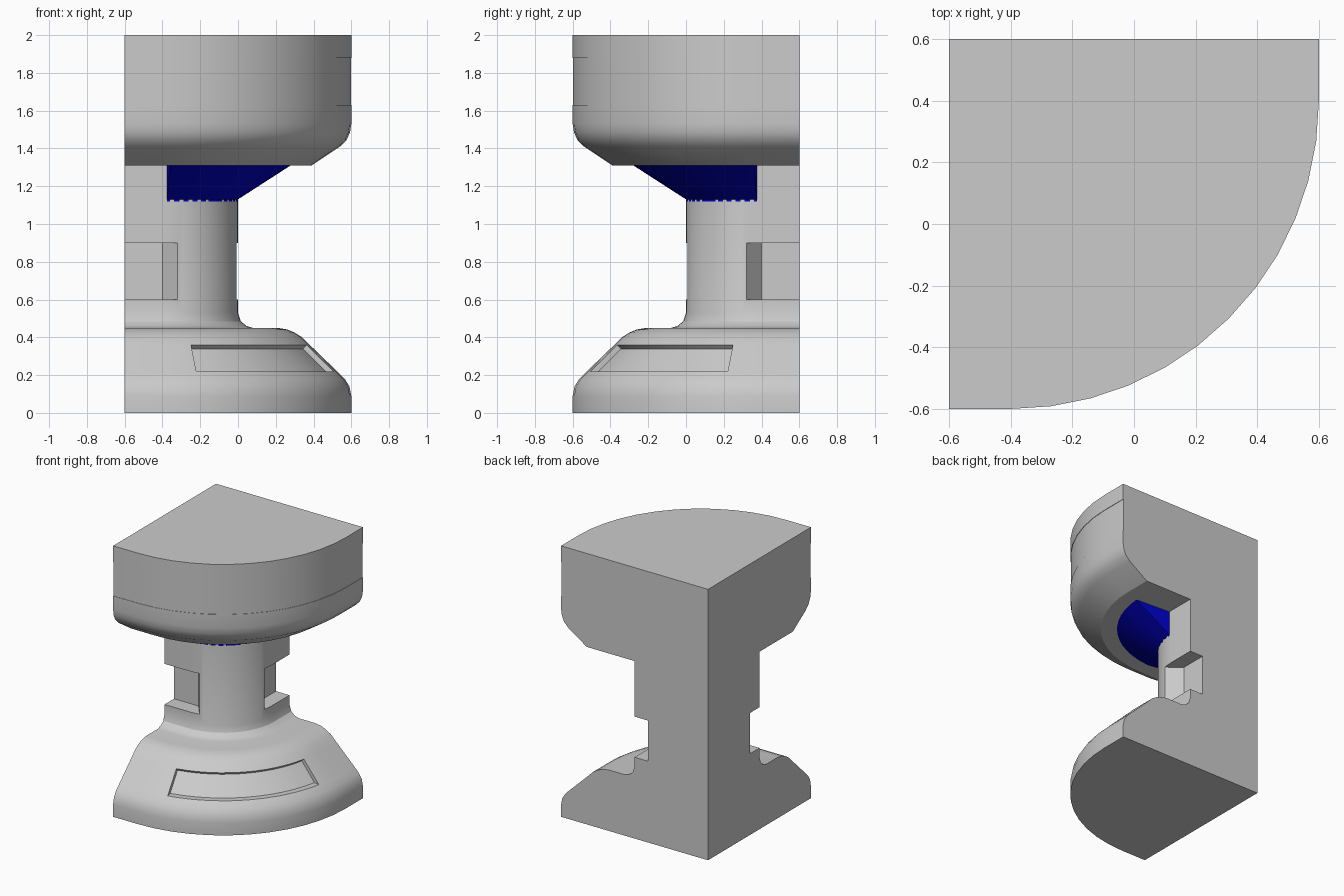
import bpy, bmesh
from math import cos, sin, radians

if "Cube" in bpy.data.objects:
    bpy.data.objects.remove(bpy.data.objects["Cube"])

CORNER = 0.2   # every outline is a quarter with a short straight run at each end
STEPS = 12


def place(u, v, z):
    return (u - 0.6, 0.6 - v, z)


def make_object(name, bm):
    bmesh.ops.recalc_face_normals(bm, faces=bm.faces[:])
    mesh = bpy.data.meshes.new(name)
    bm.to_mesh(mesh)
    bm.free()
    ob = bpy.data.objects.new(name, mesh)
    bpy.context.collection.objects.link(ob)
    return ob


def outline(r):
    pts = [(0, 0), (r, 0)]
    for i in range(STEPS + 1):
        a = radians(90 * i / STEPS)
        pts.append((CORNER + (r - CORNER) * cos(a), CORNER + (r - CORNER) * sin(a)))
    return pts + [(0, r)]


def loft(name, profile):
    bm = bmesh.new()
    rings = [[bm.verts.new(place(u, v, z)) for u, v in outline(r)] for r, z in profile]
    n = len(rings[0])
    for a, b in zip(rings, rings[1:]):
        for i in range(n):
            j = (i + 1) % n
            bm.faces.new((a[i], a[j], b[j], b[i]))
    bm.faces.new(rings[0])
    bm.faces.new(rings[-1])
    bmesh.ops.remove_doubles(bm, verts=bm.verts[:], dist=1e-5)
    return make_object(name, bm)


def arc_sweep(name, section, start, end):
    bm = bmesh.new()
    rings = []
    for i in range(STEPS + 1):
        a = radians(start + (end - start) * i / STEPS)
        rings.append([bm.verts.new(place(CORNER + (r - CORNER) * cos(a),
                                         CORNER + (r - CORNER) * sin(a), z))
                      for r, z in section])
    n = len(section)
    for a, b in zip(rings, rings[1:]):
        for i in range(n):
            j = (i + 1) % n
            bm.faces.new((a[i], a[j], b[j], b[i]))
    bm.faces.new(rings[0])
    bm.faces.new(rings[-1])
    return make_object(name, bm)


def prism(name, pts, z0, z1):
    bm = bmesh.new()
    rings = [[bm.verts.new(place(u, v, z)) for u, v in pts] for z in (z0, z1)]
    n = len(pts)
    for i in range(n):
        j = (i + 1) % n
        bm.faces.new((rings[0][i], rings[0][j], rings[1][j], rings[1][i]))
    for r in rings:
        bm.faces.new(r)
    return make_object(name, bm)


def activate(ob):
    bpy.ops.object.select_all(action='DESELECT')
    ob.select_set(True)
    bpy.context.view_layer.objects.active = ob


def cut(ob, cutter):
    mod = ob.modifiers.new("cut", 'BOOLEAN')
    mod.operation = 'DIFFERENCE'
    mod.solver = 'EXACT'
    mod.object = cutter
    activate(ob)
    bpy.ops.object.modifier_apply(modifier=mod.name)
    bpy.data.objects.remove(cutter)


# Base, neck and rounded underside of the head
body = loft("body", [(1.2, 0), (1.2, 0.09), (1.19, 0.14), (1.165, 0.18), (1.13, 0.215),
                     (0.98, 0.36), (0.94, 0.40), (0.90, 0.425), (0.86, 0.442), (0.81, 0.45),
                     (0.68, 0.45), (0.645, 0.46), (0.615, 0.485), (0.6, 0.53), (0.6, 1.31),
                     (0.99, 1.31), (1.14, 1.41), (1.175, 1.445), (1.193, 1.485),
                     (1.2, 1.53), (1.2, 1.63)])

# Sunken panel in the sloped base
cut(body, arc_sweep("panel_cutter", [(0.959, 0.339), (1.08, 0.22), (1.25, 0.22), (1.03, 0.41)],
                    11.2, 78.8))

# Notches on both flat sides of the neck
notch = [(-0.1, 0.49), (0.2, 0.49), (0.3, 0.615), (0.3, 0.7), (-0.1, 0.7)]
cut(body, prism("left_notch_cutter", notch, 0.6, 0.9))
cut(body, prism("right_notch_cutter", [(v, u) for u, v in notch], 0.6, 0.9))

# Head band and top cap
band = loft("head_band", [(1.197, 1.63), (1.197, 1.88)])
cap = loft("top_cap", [(1.2, 1.88), (1.2, 2.0)])

# Blue flared collar under the head
collar = arc_sweep("collar", [(0.5, 1.12), (0.6, 1.12), (0.6, 1.13), (0.88, 1.31),
                              (0.88, 1.33), (0.5, 1.33)], 3.5, 86.5)
blue = bpy.data.materials.new("blue")
blue.diffuse_color = (0.0, 0.0, 0.6, 1)
blue.use_nodes = True
blue.node_tree.nodes["Principled BSDF"].inputs["Base Color"].default_value = blue.diffuse_color
collar.data.materials.append(blue)

for ob in (body, band, cap, collar):
    activate(ob)
    bpy.ops.object.shade_smooth_by_angle(angle=radians(30))
